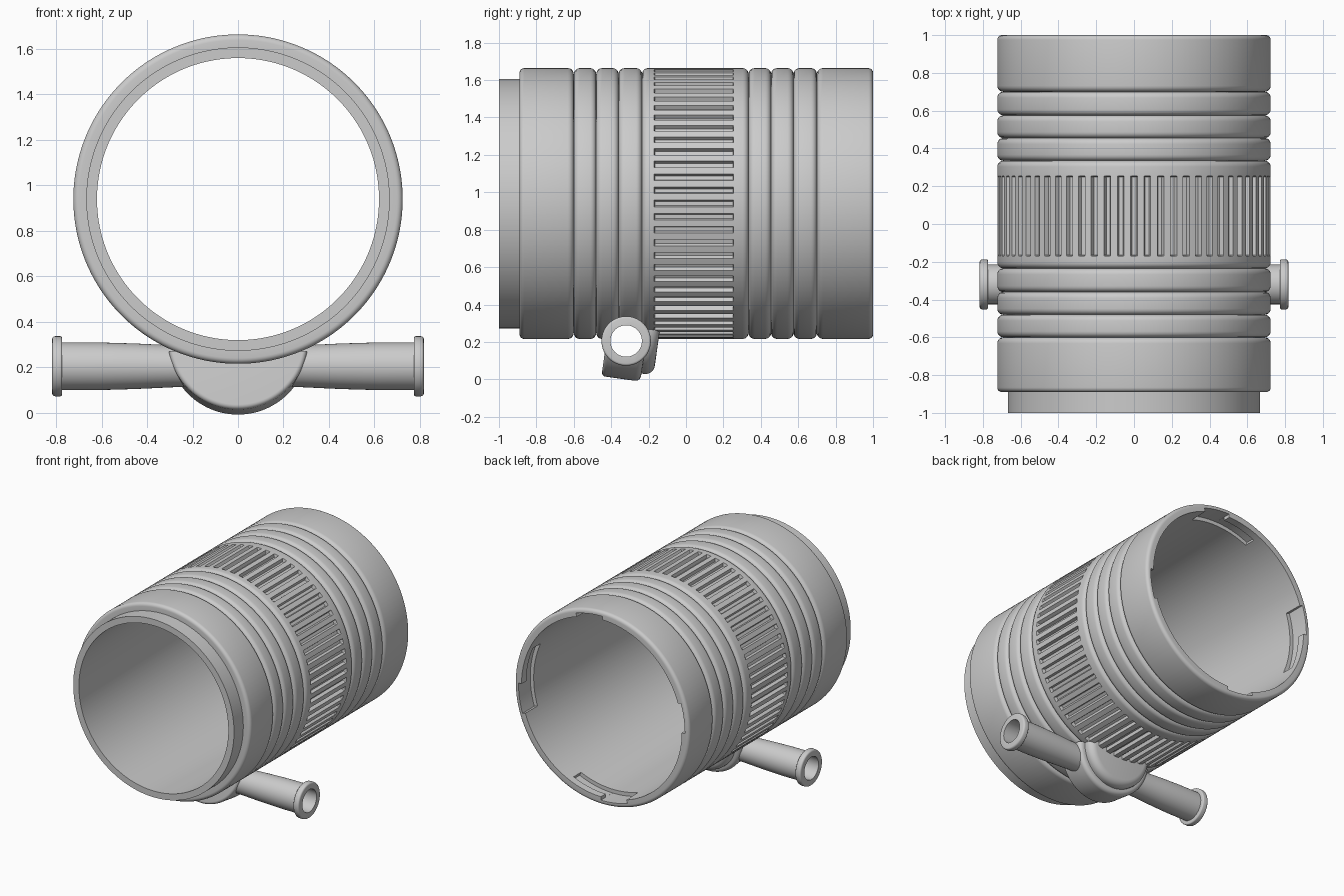
import bpy, bmesh, math
from mathutils import Matrix

if "Cube" in bpy.data.objects:
    bpy.data.objects.remove(bpy.data.objects["Cube"])

R, ZC = 0.724, 0.94          # barrel radius and axis height
PIPE_Y, PIPE_Z = -0.32, 0.205


def make(name, bm, matrix):
    bm.transform(matrix)
    bmesh.ops.recalc_face_normals(bm, faces=bm.faces)
    me = bpy.data.meshes.new(name)
    bm.to_mesh(me)
    bm.free()
    ob = bpy.data.objects.new(name, me)
    bpy.context.collection.objects.link(ob)
    return ob


def lathe(name, rows, matrix, angles, closed=False, radius=lambda r, flag, k: r):
    """Spin rows of (y, r[, flag]) about the y axis."""
    bm = bmesh.new()
    n = len(angles)
    rings = []
    for row in rows:
        flag = len(row) > 2
        ring = []
        for k, a in enumerate(angles):
            r = radius(row[1], flag, k)
            ring.append(bm.verts.new((r * math.sin(a), row[0], r * math.cos(a))))
        rings.append(ring)
    pairs = list(zip(rings, rings[1:])) + ([(rings[-1], rings[0])] if closed else [])
    for p, q in pairs:
        for k in range(n):
            bm.faces.new((p[k], p[(k + 1) % n], q[(k + 1) % n], q[k]))
    if not closed:
        bm.faces.new(rings[0])
        bm.faces.new(rings[-1])
    return make(name, bm, matrix)


def arc_blocks(name, a0, a1, r0, r1, y0, y1, steps=10):
    """Four curved blocks spaced evenly round the barrel axis."""
    bm = bmesh.new()
    for q in range(4):
        secs = []
        for i in range(steps + 1):
            a = math.radians(a0 + (a1 - a0) * i / steps + 90 * q)
            secs.append([bm.verts.new((r * math.cos(a), y, r * math.sin(a)))
                         for r, y in ((r0, y0), (r1, y0), (r1, y1), (r0, y1))])
        for s, t in zip(secs, secs[1:]):
            for j in range(4):
                bm.faces.new((s[j], s[(j + 1) % 4], t[(j + 1) % 4], t[j]))
        bm.faces.new(secs[0])
        bm.faces.new(secs[-1])
    return make(name, bm, Matrix.Translation((0, 0, ZC)))


def cut(ob, cutter):
    m = ob.modifiers.new("cut", 'BOOLEAN')
    m.operation, m.solver, m.object = 'DIFFERENCE', 'EXACT', cutter
    bpy.context.view_layer.objects.active = ob
    bpy.ops.object.modifier_apply(modifier=m.name)


def rounded(a, b, r, f0, f1, middle=(), n=5):
    """Profile of one band from y=a to y=b with rounded shoulders."""
    pts = []
    for i in range(n + 1):
        t = math.pi / 2 * i / n
        pts.append((a + f0 * (1 - math.cos(t)), r - f0 * (1 - math.sin(t))))
    pts += list(middle)
    for i in range(n + 1):
        t = math.pi / 2 * (1 - i / n)
        pts.append((b - f1 * (1 - math.cos(t)), r - f1 * (1 - math.sin(t))))
    return pts


def circle(n):
    return [2 * math.pi * k / n for k in range(n)]


# Barrel: front collar, ribs, grooved grip band, tapered bore
rows = [(-1, 0.62), (-1, 0.667), (-0.89, 0.667)]
edges = [-0.89, -0.60, -0.48, -0.36, -0.235, 0.335, 0.455, 0.575, 0.70, 1.0]
for a, b in zip(edges, edges[1:]):
    grip = ()
    if a == -0.235:
        grip = ((-0.17, R), (-0.165, R, 1), (0.25, R, 1), (0.255, R))
    band = rounded(a, b, R, 0.025 if a == -0.89 else 0.032,
                   0.025 if b == 1.0 else 0.032, grip)
    rows += band[1:] if a > -0.89 else band
rows += [(1.0, 0.665)]

GROOVES = 64
offsets = (-0.5, -0.25, -0.15, 0.15, 0.25)
cols = [2 * math.pi * (g + o) / GROOVES for g in range(GROOVES) for o in offsets]
barrel = lathe("barrel", rows, Matrix.Translation((0, 0, ZC)), cols, True,
               lambda r, flag, k: r - 0.024 if flag and k % 5 in (2, 3) else r)

# Bayonet slots inside the rear opening: open entry plus closed pocket
entry = arc_blocks("entry_cutter", -18, 0.5, 0.55, 0.69, 0.86, 1.1)
pocket = arc_blocks("pocket_cutter", 0, 24, 0.55, 0.69, 0.86, 0.945)

# Cross pipe with flanged ends
along_x = Matrix.Translation((0, PIPE_Y, PIPE_Z)) @ Matrix.Rotation(-math.pi / 2, 4, 'Z')
half = [(0.0, 0.092), (0.28, 0.092), (0.45, 0.1), (0.62, 0.105), (0.773, 0.105)]
half += rounded(0.773, 0.817, 0.132, 0.008, 0.012, n=3)
pipe = lathe("cross_pipe", [(-y, r) for y, r in half[:0:-1]] + half, along_x, circle(64))
passage = lathe("passage_cutter", [(-1, 0.084), (1, 0.084)], along_x, circle(64))


# Valve housing under the barrel: two tilted rounded discs trimmed inside the wall
def housing(name, y0, y1, r, f0, f1):
    tilt = Matrix.Translation((0, PIPE_Y, 0.31)) @ Matrix.Rotation(math.radians(-8), 4, 'X')
    ob = lathe(name, rounded(y0, y1, r, f0, f1), tilt, circle(96))
    bm = bmesh.new()
    bm.from_mesh(ob.data)
    res = bmesh.ops.bisect_plane(bm, geom=bm.verts[:] + bm.edges[:] + bm.faces[:],
                                 plane_co=(0, 0, 0.27), plane_no=(0, 0, 1), clear_outer=True)
    bmesh.ops.holes_fill(bm, edges=[e for e in bm.edges if e.is_boundary])
    bmesh.ops.recalc_face_normals(bm, faces=bm.faces)
    bm.to_mesh(ob.data)
    bm.free()
    return ob


front_housing = housing("valve_housing_front", -0.09, 0.12, 0.308, 0.02, 0.03)
rear_housing = housing("valve_housing_rear", 0.05, 0.185, 0.265, 0.02, 0.05)

# Cut the slots and the see-through passage, then shade
cut(barrel, entry)
cut(barrel, pocket)
for ob in (barrel, pipe, front_housing, rear_housing):
    cut(ob, passage)
for c in (entry, pocket, passage):
    bpy.data.objects.remove(c)
for ob in (barrel, pipe, front_housing, rear_housing):
    bpy.ops.object.select_all(action='DESELECT')
    ob.select_set(True)
    bpy.context.view_layer.objects.active = ob
    bpy.ops.object.shade_smooth_by_angle(angle=math.radians(32))
